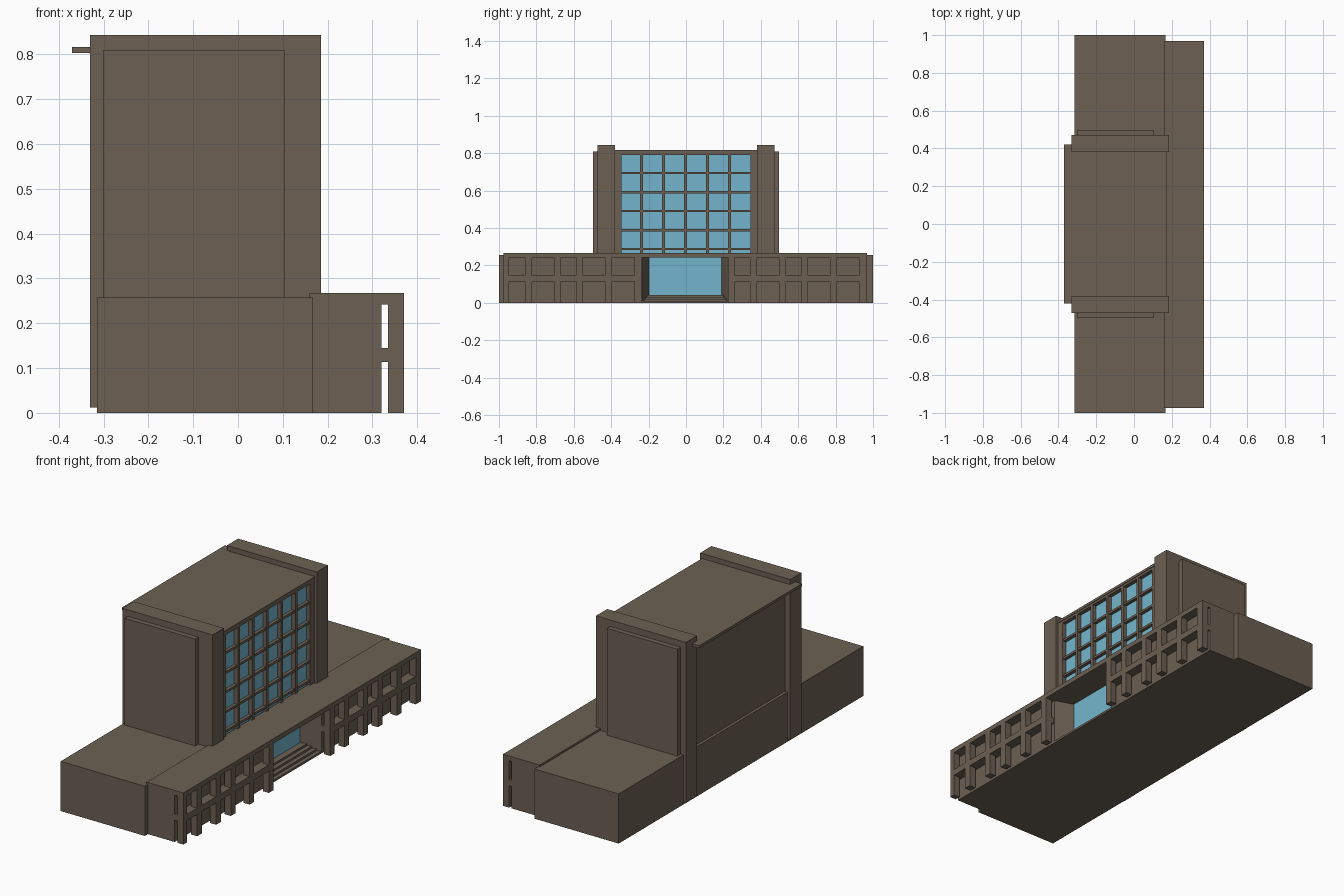
import bpy, bmesh

if "Cube" in bpy.data.objects:
    bpy.data.objects.remove(bpy.data.objects["Cube"])


def material(name, rgb):
    m = bpy.data.materials.new(name)
    m.diffuse_color = (*rgb, 1)
    m.use_nodes = True
    m.node_tree.nodes["Principled BSDF"].inputs["Base Color"].default_value = m.diffuse_color
    return m


STONE = material("brown stone", (0.150, 0.117, 0.086))
GLASS = material("blue glass", (0.175, 0.46, 0.61))


def finish(bm, name, mat):
    bmesh.ops.recalc_face_normals(bm, faces=bm.faces)
    me = bpy.data.meshes.new(name)
    bm.to_mesh(me)
    bm.free()
    me.materials.append(mat)
    ob = bpy.data.objects.new(name, me)
    bpy.context.collection.objects.link(ob)
    return ob


def add_prism(bm, outline, z0, z1):
    """Extrude an xy outline from z0 to z1."""
    lo = [bm.verts.new((x, y, z0)) for x, y in outline]
    hi = [bm.verts.new((x, y, z1)) for x, y in outline]
    bm.faces.new(lo[::-1])
    bm.faces.new(hi)
    n = len(lo)
    for i in range(n):
        j = (i + 1) % n
        bm.faces.new((lo[i], lo[j], hi[j], hi[i]))


def add_box(bm, x0, x1, y0, y1, z0, z1):
    add_prism(bm, [(x0, y0), (x1, y0), (x1, y1), (x0, y1)], z0, z1)


def boxes(name, mat, *specs):
    bm = bmesh.new()
    for s in specs:
        add_box(bm, *s)
    return finish(bm, name, mat)


# Long low base wing
boxes("base_wing", STONE, (-0.315, 0.167, -1, 1, 0, 0.257))

# Front wing: two bodies with splayed entrance jambs, core and roof slab
Y0, Y1, C = -0.975, 0.968, -0.004
ROOF0 = 0.242
for side, end in ((-1, Y0), (1, Y1)):
    bm = bmesh.new()
    add_prism(bm, [(0.16, end), (0.32, end), (0.32, C + side * 0.228),
                   (0.222, C + side * 0.194), (0.16, C + side * 0.194)], 0, ROOF0)
    finish(bm, "front_wing_body", STONE)
boxes("front_wing_roof", STONE, (0.16, 0.37, Y0, Y1, ROOF0, 0.267))
boxes("entrance_glass", GLASS, (0.216, 0.222, C - 0.194, C + 0.194, 0.043, ROOF0))

# Entrance steps
for i, front in enumerate((0.255, 0.277, 0.299, 0.32)):
    half = 0.194 + (front - 0.222) * 0.034 / 0.098
    boxes("entrance_step", STONE,
          (0.16, front, C - half, C + half, 0, 0.043 - i * 0.0108))

# Free-standing screen: posts and mid rail around the openings
left_gaps = [(-0.947, -0.862), (-0.824, -0.707), (-0.669, -0.587),
             (-0.550, -0.434), (-0.396, -0.276)]
right_gaps = [(0.262, 0.343), (0.380, 0.497), (0.535, 0.615),
              (0.653, 0.770), (0.807, 0.925)]
for name, start, end, gaps in (("left_screen", Y0, -0.238, left_gaps),
                               ("right_screen", 0.225, Y1, right_gaps)):
    edges = [start] + [v for g in gaps for v in g] + [end]
    bm = bmesh.new()
    for a, b in zip(edges[::2], edges[1::2]):
        add_box(bm, 0.335, 0.37, a, b, 0, ROOF0)
    for a, b in gaps:
        add_box(bm, 0.335, 0.37, a, b, 0.113, 0.145)
    add_box(bm, 0.32, 0.335, start, end, 0.113, 0.145)
    finish(bm, name, STONE)

# Tower: core, roof slab, end walls and side panels
boxes("tower_core", STONE, (-0.30, 0.145, -0.39, 0.39, 0.2, 0.803))
boxes("tower_roof", STONE, (-0.37, 0.175, -0.38, 0.38, 0.803, 0.817),
      (-0.37, -0.33, -0.42, -0.38, 0.803, 0.817),
      (-0.37, -0.33, 0.38, 0.42, 0.803, 0.817))
for s in (-1, 1):
    a, b = sorted((s * 0.38, s * 0.472))
    boxes("tower_end_wall", STONE, (-0.33, 0.185, a, b, 0.012, 0.843))
    a, b = sorted((s * 0.465, s * 0.498))
    boxes("tower_side_panel", STONE, (-0.30, 0.104, a, b, 0.2, 0.81))

# Window grid on the tower front
boxes("tower_glass", GLASS, (0.145, 0.151, -0.35, 0.35, 0.25, 0.795))
bm = bmesh.new()
pitch = 0.1175
for i in range(1, 6):
    y = -0.003 + (i - 3) * pitch
    add_box(bm, 0.149, 0.172, y - 0.0085, y + 0.0085, 0.25, 0.803)
for s in (-1, 1):
    a, b = sorted((s * 0.345, s * 0.385))
    add_box(bm, 0.14, 0.172, a, b, 0.25, 0.803)
for z in (0.288, 0.388, 0.491, 0.591, 0.694):
    add_box(bm, 0.149, 0.168, -0.35, 0.35, z - 0.006, z + 0.006)
add_box(bm, 0.14, 0.172, -0.35, 0.35, 0.791, 0.803)
finish(bm, "window_grid", STONE)
